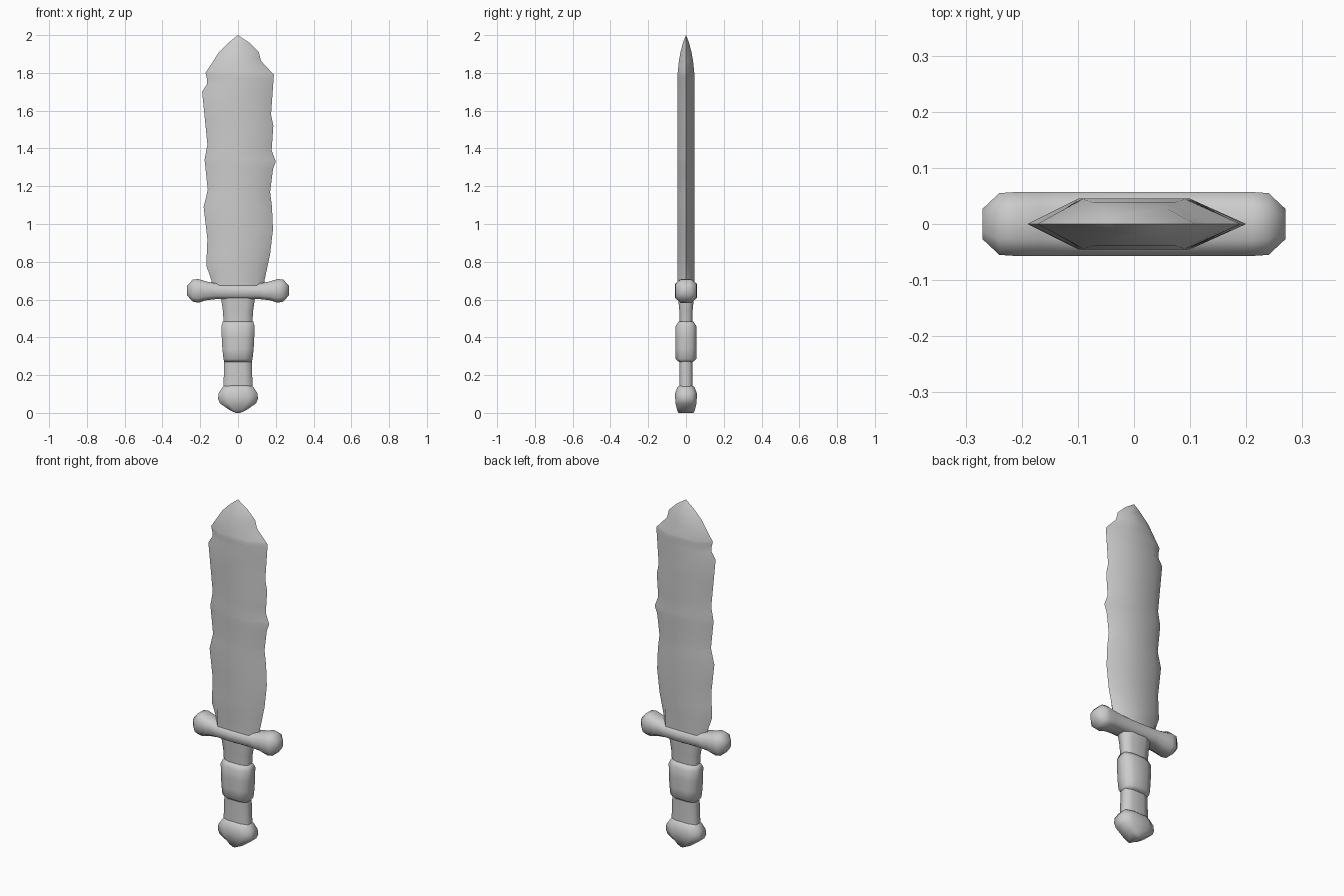
import bpy
import bmesh
import math
from mathutils import Vector

cube = bpy.data.objects.get("Cube")
if cube:
    bpy.data.objects.remove(cube, do_unlink=True)

grey = bpy.data.materials.new("plain_grey")
grey.use_nodes = True
grey.diffuse_color = (0.6, 0.6, 0.6, 1)
grey.node_tree.nodes["Principled BSDF"].inputs["Base Color"].default_value = (0.6, 0.6, 0.6, 1)


def loft(name, rings, angle):
    """Skin a list of equal-length point rings and cap both ends."""
    bm = bmesh.new()
    loops = [[bm.verts.new(p) for p in ring] for ring in rings]
    for a, b in zip(loops, loops[1:]):
        for i in range(len(a)):
            j = (i + 1) % len(a)
            bm.faces.new((a[i], a[j], b[j], b[i]))
    bm.faces.new(loops[0])
    bm.faces.new(loops[-1])
    bmesh.ops.remove_doubles(bm, verts=bm.verts, dist=0.0005)
    bmesh.ops.recalc_face_normals(bm, faces=bm.faces)
    mesh = bpy.data.meshes.new(name)
    bm.to_mesh(mesh)
    bm.free()
    mesh.materials.append(grey)
    obj = bpy.data.objects.new(name, mesh)
    bpy.context.collection.objects.link(obj)
    bpy.ops.object.select_all(action='DESELECT')
    obj.select_set(True)
    bpy.context.view_layer.objects.active = obj
    bpy.ops.object.shade_smooth_by_angle(angle=math.radians(angle))
    return obj


def octagon(hu, hv):
    """Chamfered rectangle with half sizes hu and hv."""
    cu, cv = hu * 0.5, hv * 0.6
    return [(hu, -cv), (hu, cv), (cu, hv), (-cu, hv),
            (-hu, cv), (-hu, -cv), (-cu, -hv), (cu, -hv)]


def sample(path, z):
    """Edge position at height z along a (z, x) path."""
    for (z0, x0), (z1, x1) in zip(path, path[1:]):
        if z <= z1:
            return x0 + (x1 - x0) * max(0, z - z0) / (z1 - z0)
    return path[-1][1]


# Blade: chipped edges on both sides of a flat bevelled body
left_edge = [(0.64, .14), (.70, .14), (.84, .17), (.97, .185), (1.09, .18), (1.17, .17),
             (1.29, .185), (1.33, .20), (1.39, .178), (1.52, .187), (1.58, .175),
             (1.79, .19), (1.86, .125), (1.87, .12), (1.91, .11), (1.96, .06), (2, 0)]
right_edge = [(0.64, -.14), (.70, -.14), (.78, -.168), (.92, -.162), (1.09, -.182),
              (1.18, -.16), (1.34, -.177), (1.42, -.162), (1.70, -.19), (1.74, -.165),
              (1.77, -.165), (1.80, -.172), (1.91, -.10), (1.96, -.05), (2, 0)]
thickness = [(0.64, .045), (1.79, .045), (1.86, .038), (1.91, .029), (1.96, .016), (2, 0)]
body_half = [(0.64, .10), (1.70, .10), (1.80, .09), (1.91, .055), (2, 0)]

blade = []
for z in sorted({p[0] for p in left_edge + right_edge}):
    l, r = sample(left_edge, z), sample(right_edge, z)
    t, w = sample(thickness, z), sample(body_half, z)
    blade.append([Vector(p) for p in ((r, 0, z), (-w, -t, z), (w, -t, z),
                                      (l, 0, z), (w, t, z), (-w, t, z))])
loft("blade", blade, 50)

# Guard: bar with flared knobs, mirrored about the middle
half = [(0, .642, .042, .057), (.11, .644, .041, .057), (.17, .646, .05, .057),
        (.21, .646, .063, .057), (.24, .647, .058, .055), (.27, .648, .025, .027)]
stations = [(-x, c, h, d) for x, c, h, d in reversed(half[1:])] + half
guard = [[(x, u, c + v) for u, v in octagon(d, h)] for x, c, h, d in stations]
loft("guard", guard, 80)


def column(name, profile):
    """Upright part from (height, half width, half depth) stations."""
    return loft(name, [[(u, v, z) for u, v in octagon(w, d)] for z, w, d in profile], 75)


# Grip with its thick wrapped band
column("grip", [(.10, .08, .036), (.14, .078, .035), (.20, .075, .035), (.30, .072, .035),
                (.46, .075, .034), (.54, .08, .035), (.61, .09, .042), (.64, .09, .042)])
column("grip_band", [(.27, .072, .037), (.285, .077, .055), (.34, .083, .056),
                     (.40, .086, .056), (.46, .088, .055), (.485, .08, .038)])

# Pommel: wedge that narrows to a ridge at the bottom
column("pommel", [(0, .012, .04), (.015, .045, .047), (.05, .095, .056), (.075, .106, .057),
                  (.105, .102, .057), (.135, .083, .046), (.145, .074, .034)])
